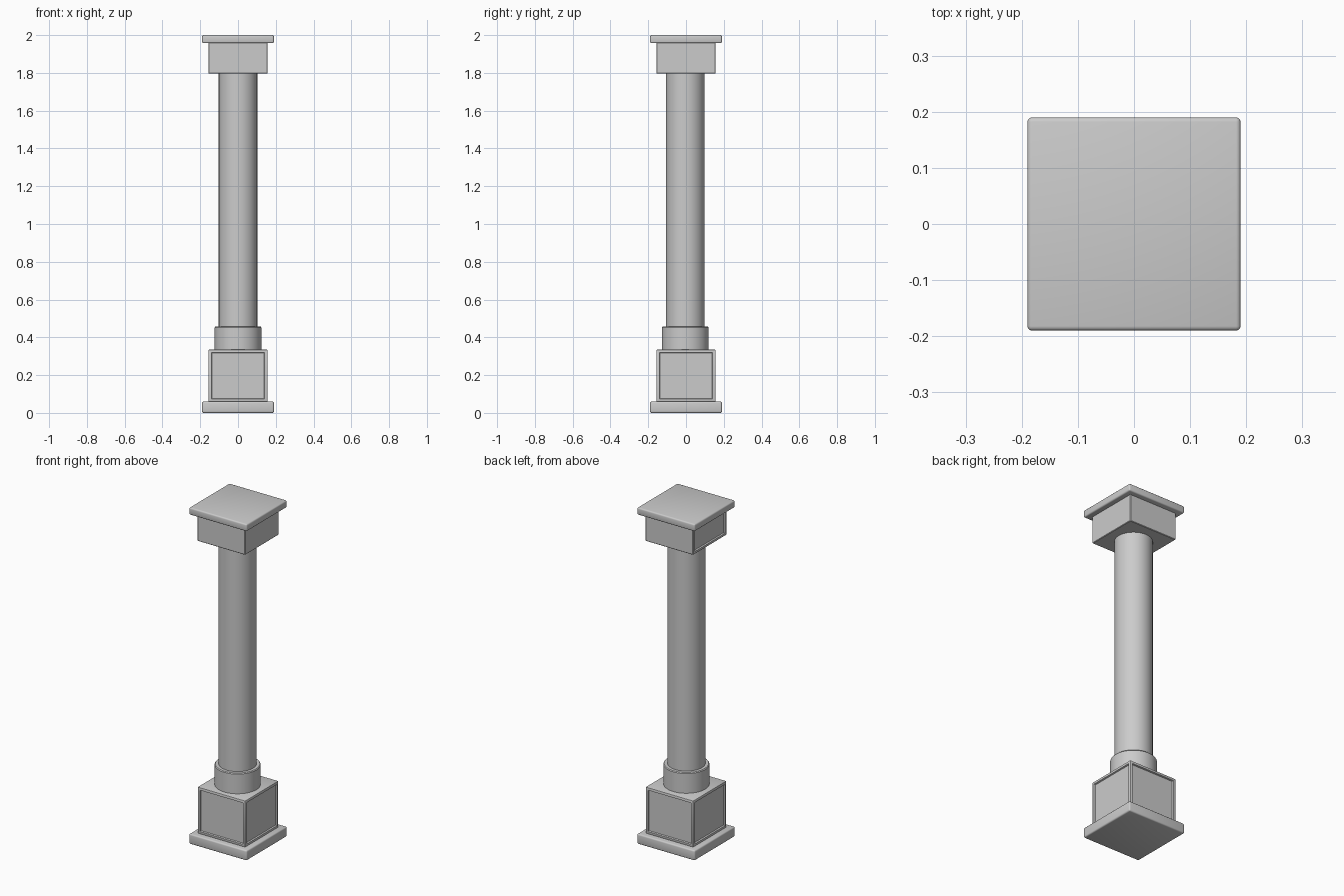
import bpy, bmesh, math
from mathutils import Matrix, Vector

if "Cube" in bpy.data.objects:
    bpy.data.objects.remove(bpy.data.objects["Cube"])


def finish(name, bm):
    mesh = bpy.data.meshes.new(name)
    bmesh.ops.recalc_face_normals(bm, faces=bm.faces)
    for f in bm.faces:
        f.smooth = True
    bm.to_mesh(mesh)
    bm.free()
    mesh.set_sharp_from_angle(angle=math.radians(35))
    obj = bpy.data.objects.new(name, mesh)
    bpy.context.collection.objects.link(obj)
    return obj


def block(name, half, z0, z1, bevel, segments=1, panels=()):
    """Square block with softened edges and recessed panels on chosen sides."""
    bm = bmesh.new()
    size = Matrix.Diagonal((2 * half, 2 * half, z1 - z0, 1))
    bmesh.ops.create_cube(bm, size=1, matrix=Matrix.Translation((0, 0, (z0 + z1) / 2)) @ size)
    bmesh.ops.bevel(bm, geom=bm.edges[:], offset=bevel, segments=segments,
                    profile=0.5, affect='EDGES')
    bm.normal_update()
    for d in panels:
        face = max((f for f in bm.faces if f.normal.dot(Vector(d)) > 0.99),
                   key=lambda f: f.calc_area())
        bmesh.ops.inset_individual(bm, faces=[face], thickness=0.02 - bevel)
        bmesh.ops.inset_individual(bm, faces=[face], thickness=0.004, depth=-0.008)
    return finish(name, bm)


def turned(name, profile, y=0.0, sides=48):
    """Round part spun from a (radius, z) profile."""
    bm = bmesh.new()
    rings = [[bm.verts.new((r * math.cos(a), r * math.sin(a) + y, z))
              for a in (2 * math.pi * i / sides for i in range(sides))]
             for r, z in profile]
    for lo, hi in zip(rings, rings[1:]):
        for i in range(sides):
            j = (i + 1) % sides
            bm.faces.new((lo[i], lo[j], hi[j], hi[i]))
    bm.faces.new(rings[0])
    bm.faces.new(rings[-1])
    return finish(name, bm)


SIDES = [(1, 0, 0), (-1, 0, 0), (0, 1, 0), (0, -1, 0)]

# Base: plinth and panelled pedestal
block("plinth", 0.19, 0.0, 0.06, 0.008, 3)
block("pedestal", 0.157, 0.058, 0.335, 0.005, 2, panels=SIDES)

# Round collar and shaft
turned("collar", [(0.124, 0.333), (0.124, 0.452), (0.12, 0.457), (0.10, 0.457)], y=-0.004)
turned("shaft", [(0.102, 0.333), (0.102, 1.802)], y=-0.004)

# Capital: block with a single panel on the left side, and top slab
block("capital", 0.157, 1.797, 1.96, 0.003, 1, panels=[(-1, 0, 0)])
block("abacus", 0.19, 1.957, 2.0, 0.008, 3)
